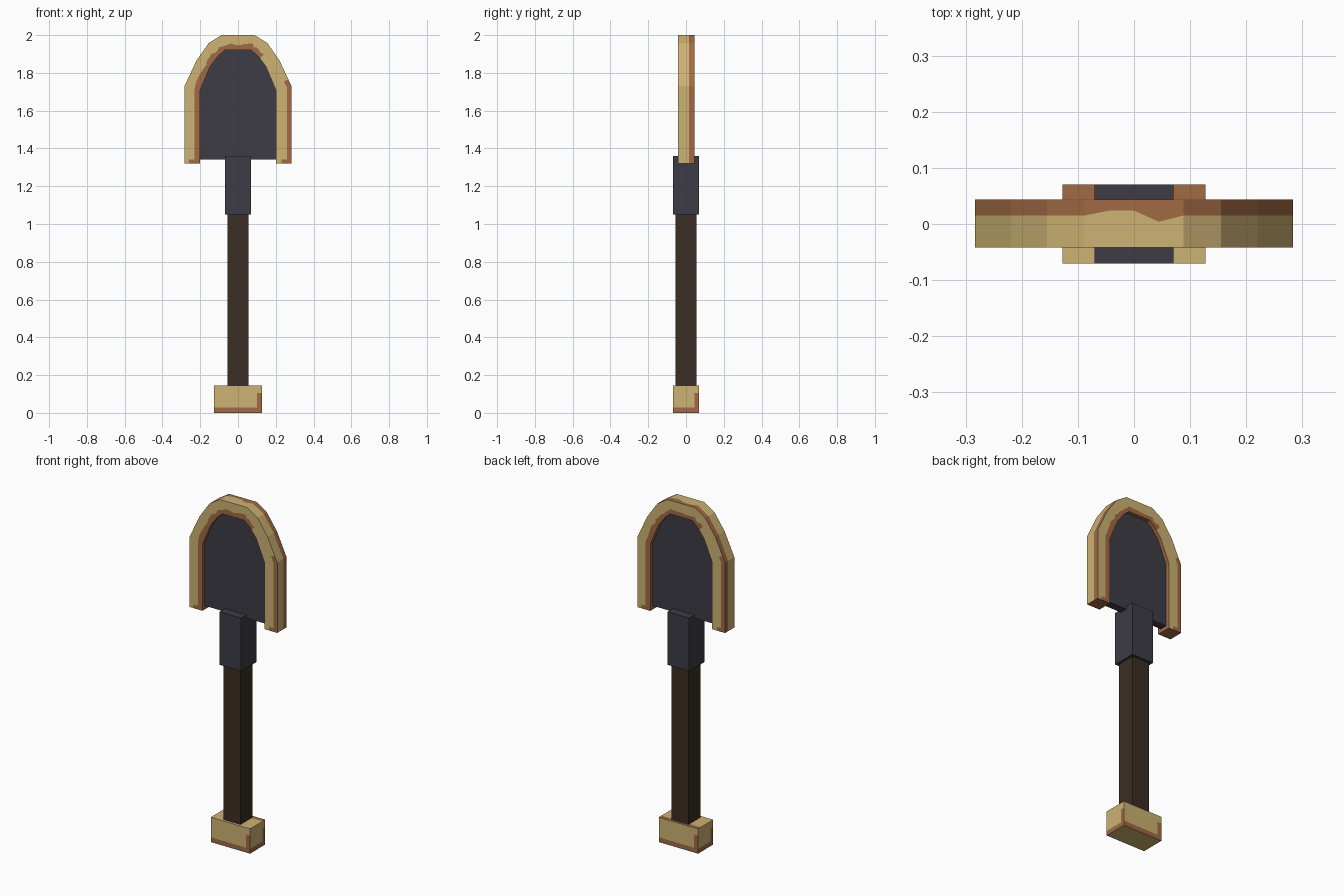
import bpy, bmesh, random
from mathutils import Vector

random.seed(4)
if "Cube" in bpy.data.objects:
    bpy.data.objects.remove(bpy.data.objects["Cube"])


def material(name, srgb):
    rgb = [(c / 255 / 12.92) if c < 10 else ((c / 255 + 0.055) / 1.055) ** 2.4 for c in srgb]
    m = bpy.data.materials.new(name)
    m.use_nodes = True
    m.diffuse_color = (*rgb, 1)
    m.node_tree.nodes["Principled BSDF"].inputs["Base Color"].default_value = (*rgb, 1)
    return m


GOLD = material("pale gold", (205, 178, 115))
COPPER = material("worn copper", (160, 106, 68))
STEEL = material("dark steel", (61, 60, 70))
WOOD = material("dark wood", (59, 45, 35))


def finish(bm, name, *mats):
    bmesh.ops.recalc_face_normals(bm, faces=bm.faces)
    mesh = bpy.data.meshes.new(name)
    bm.to_mesh(mesh)
    bm.free()
    for m in mats:
        mesh.materials.append(m)
    ob = bpy.data.objects.new(name, mesh)
    bpy.context.collection.objects.link(ob)
    return ob


def box(hx, hy, z0, z1):
    bm = bmesh.new()
    bmesh.ops.create_cube(bm, size=1)
    for v in bm.verts:
        v.co = (v.co.x * 2 * hx, v.co.y * 2 * hy, z0 + (v.co.z + 0.5) * (z1 - z0))
    return bm


# Shaft and blade socket
finish(box(0.055, 0.055, 0.1, 1.1), "shaft", WOOD)
finish(box(0.07, 0.07, 1.05, 1.36), "socket", STEEL)

# Pommel block with worn lower edges and corners
bm = box(0.127, 0.07, 0, 0.145)
cuts = [("z", 0.028), ("z", 0.105), ("x", 0.1), ("x", -0.1), ("y", 0.045), ("y", -0.045)]
for axis, d in cuts:
    n = Vector([float(a == axis) for a in "xyz"])
    bmesh.ops.bisect_plane(bm, geom=bm.verts[:] + bm.edges[:] + bm.faces[:],
                           plane_co=n * d, plane_no=n)
bm.normal_update()
for f in bm.faces:
    c, n = f.calc_center_median(), f.normal
    if n.z > 0.5:
        worn = c.y > 0.045
    elif n.z < -0.5:
        worn = False
    else:
        side = c.x * -n.y > 0.1 or c.y * n.x > 0.045
        worn = c.z < 0.028 or (side and c.z < 0.105)
    f.material_index = int(worn)
finish(bm, "pommel", GOLD, COPPER)

# Rim outline: outer and inner points, right half from the foot to the crown
HALF = [((0.283, 1.32), (0.2, 1.32)), ((0.283, 1.342), (0.2, 1.342)),
        ((0.283, 1.73), (0.2, 1.71)), ((0.22, 1.865), (0.147, 1.835)),
        ((0.155, 1.958), (0.105, 1.89)), ((0.088, 2.0), (0.07, 1.92))]
mirror = [tuple((-x, z) for x, z in pair) for pair in HALF]
outline = [tuple(Vector(p) for p in pair) for pair in mirror + HALF[::-1]]

# Blade plate filling the rim
bm = bmesh.new()
plate = [b * 1.0 for a, b in outline]
for p in plate:
    p.x *= 1.03
    p.y = max(p.y, 1.335) + (0.01 if p.y > 1.8 else 0)
plate = plate[1:-1]
face = bm.faces.new([bm.verts.new((p.x, -0.022, p.y)) for p in plate])
ext = bmesh.ops.extrude_face_region(bm, geom=[face])
for v in ext["geom"]:
    if isinstance(v, bmesh.types.BMVert):
        v.co.y = 0.022
finish(bm, "blade", STEEL)

# Finer stations along the arch give the wear a ragged edge
stations = []
for (a0, b0), (a1, b1) in zip(outline, outline[1:]):
    steps = 4 if max(a0.y, a1.y) > 1.75 else 1
    stations += [(a0.lerp(a1, i / steps), b0.lerp(b1, i / steps)) for i in range(steps)]
stations.append(outline[-1])

F, B = -0.042, 0.044


def ring(bm, a, b):
    """Cross-section loop of the rim at one station."""
    ragged = a.y > 1.75
    def inner():
        return 0.64 + (random.uniform(-0.1, 0.12) if ragged else 0)
    yc = 0.015
    if a.y > 1.99 and abs(a.x) < 0.08:
        yc = 0.004 if a.x > 0 else 0.024
    loop = [(0, F), (0, yc), (0, B), (0.3, B), (inner(), B), (1, B),
            (1, F), (inner(), F), (0.3, F)]
    pts = [(a.lerp(b, t), y) for t, y in loop]
    return [bm.verts.new((p.x, y, p.y)) for p, y in pts]


def worn(x, z, band):
    """Wear on a flat face of the rim; band is outer, middle or inner."""
    if band == "middle":
        return z < 1.342
    if band == "outer":
        return x > 0.2 and z < 1.78
    return x < 0 or (z > 1.75 and x < 0.17)


BANDS = ["gold", "copper", "outer", "middle", "inner", "copper", "inner", "middle", "outer"]
bm = bmesh.new()
rings = [ring(bm, a, b) for a, b in stations]
for i in range(len(rings) - 1):
    r, s = rings[i], rings[i + 1]
    mid = (stations[i][0] + stations[i + 1][0]) / 2
    for j, band in enumerate(BANDS):
        k = (j + 1) % len(BANDS)
        f = bm.faces.new((r[j], r[k], s[k], s[j]))
        if band in ("gold", "copper"):
            f.material_index = int(band == "copper")
        else:
            f.material_index = int(worn(mid.x if j > 5 else -mid.x, mid.y, band))
for end in (rings[0], rings[-1]):
    bm.faces.new(end).material_index = 1
finish(bm, "blade_rim", GOLD, COPPER)
